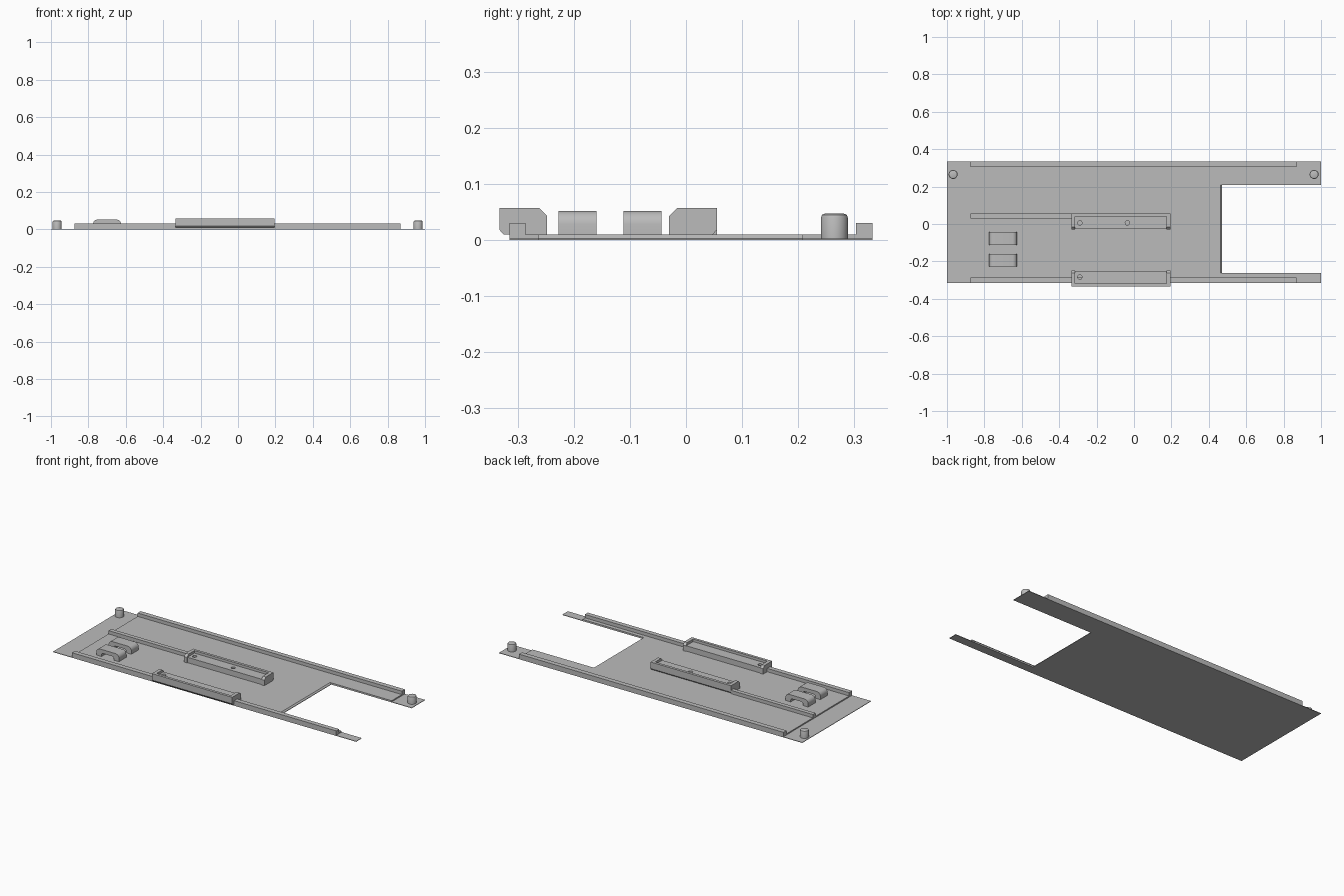
import bpy, bmesh, math

cube = bpy.data.objects.get("Cube")
if cube:
    bpy.data.objects.remove(cube, do_unlink=True)

grey = bpy.data.materials.new("plain_grey")
grey.use_nodes = True
grey.diffuse_color = (0.5, 0.5, 0.5, 1)
for node in grey.node_tree.nodes:
    if node.type == "BSDF_PRINCIPLED":
        node.inputs["Base Color"].default_value = grey.diffuse_color


def finish(bm, name):
    bmesh.ops.recalc_face_normals(bm, faces=bm.faces)
    mesh = bpy.data.meshes.new(name)
    bm.to_mesh(mesh)
    bm.free()
    mesh.materials.append(grey)
    obj = bpy.data.objects.new(name, mesh)
    bpy.context.collection.objects.link(obj)
    return obj


def prism(name, profile, axis, lo, hi, taper=None):
    """Extrude a 2D profile along an axis from lo to hi."""
    def place(p, t):
        u, v = p
        return {"x": (t, u, v), "y": (u, t, v), "z": (u, v, t)}[axis]
    bm = bmesh.new()
    a = [bm.verts.new(place(p, lo)) for p in profile]
    b = [bm.verts.new(place(p, hi)) for p in (taper or profile)]
    bm.faces.new(a)
    bm.faces.new(b)
    n = len(a)
    for i in range(n):
        j = (i + 1) % n
        bm.faces.new((a[i], a[j], b[j], b[i]))
    return finish(bm, name)


def box(name, x0, x1, y0, y1, z0, z1):
    return prism(name, [(x0, y0), (x1, y0), (x1, y1), (x0, y1)], "z", z0, z1)


def smooth(obj):
    bpy.ops.object.select_all(action="DESELECT")
    obj.select_set(True)
    bpy.context.view_layer.objects.active = obj
    bpy.ops.object.shade_smooth_by_angle(angle=math.radians(35))


# Notched plates
FRONT, BACK = -0.315, 0.333


def notched(x0, x1, cut):
    return [(x0, FRONT), (x1, FRONT), (x1, -0.263), (cut, -0.263),
            (cut, 0.208), (x1, 0.208), (x1, BACK), (x0, BACK)]


prism("base_sheet", notched(-1, 1, 0.47), "z", 0, 0.003)
prism("raised_plate", notched(-0.875, 0.868, 0.47), "z", 0.003, 0.01,
      notched(-0.875, 0.868, 0.462))

# Guide rails
box("back_rail", -0.875, 0.868, 0.304, BACK, 0.01, 0.03)
box("front_rail", -0.875, 0.868, FRONT, -0.287, 0.01, 0.03)
box("middle_rail", -0.875, -0.335, 0.03, 0.055, 0.01, 0.03)

# Brackets: outer wall with a low floor, closed by a cheek at each end
WALL = [(0.007, 0.01), (0, 0.018), (0, 0.057), (0.016, 0.057),
        (0.016, 0.042), (0.081, 0.042), (0.081, 0.01)]
CHEEK = [(0.007, 0.01), (0, 0.018), (0, 0.057), (0.071, 0.057),
         (0.085, 0.043), (0.085, 0.01)]


def bracket(name, outer, side, holes):
    def at(pts):
        return [(outer + side * d, z) for d, z in pts]
    body = prism(name + "_body", at(WALL), "x", -0.315, 0.175)
    prism(name + "_right_cheek", at(CHEEK), "x", -0.335, -0.315)
    prism(name + "_left_cheek", at(CHEEK), "x", 0.175, 0.195)
    for i, x in enumerate(holes):
        y = outer + side * 0.049
        ring = [(x + 0.012 * math.cos(k * math.tau / 20),
                 y + 0.012 * math.sin(k * math.tau / 20)) for k in range(20)]
        cutter = prism(f"{name}_hole_cutter_{i}", ring, "z", 0.02, 0.06)
        cutter.hide_render = True
        cutter.hide_set(True)
        mod = body.modifiers.new("screw_hole", "BOOLEAN")
        mod.operation = "DIFFERENCE"
        mod.solver = "EXACT"
        mod.object = cutter


bracket("middle_bracket", 0.055, -1, [-0.29, -0.035])
bracket("front_bracket", -0.333, 1, [-0.29])


# Arched clips
def rounded_half(half, top, radius):
    """Right half of an arch outline, going up from the plate."""
    pts = [(half, 0.01)]
    for k in range(7):
        a = k * math.pi / 12
        pts.append((half - radius + radius * math.cos(a),
                    top - radius + radius * math.sin(a)))
    return pts


outer = rounded_half(0.075, 0.052, 0.024)
inner = rounded_half(0.04, 0.03, 0.01)
right_half = outer + inner[::-1]
outline = (outer + [(-x, z) for x, z in reversed(outer)]
           + [(-x, z) for x, z in inner] + inner[::-1])
for label, y in (("back", -0.078), ("front", -0.194)):
    clip = prism(label + "_clip", [(x - 0.7, z) for x, z in outline],
                 "y", y - 0.034, y + 0.034)
    smooth(clip)

# Locating pegs with a bevelled top
for label, x in (("right", -0.967), ("left", 0.963)):
    bm = bmesh.new()
    bmesh.ops.create_cone(bm, cap_ends=True, segments=32,
                          radius1=0.024, radius2=0.024, depth=0.044)
    bmesh.ops.translate(bm, verts=bm.verts, vec=(x, 0.265, 0.025))
    rim = [e for e in bm.edges if all(v.co.z > 0.04 for v in e.verts)]
    bmesh.ops.bevel(bm, geom=rim, offset=0.007, segments=2,
                    profile=0.5, affect="EDGES")
    smooth(finish(bm, label + "_peg"))
